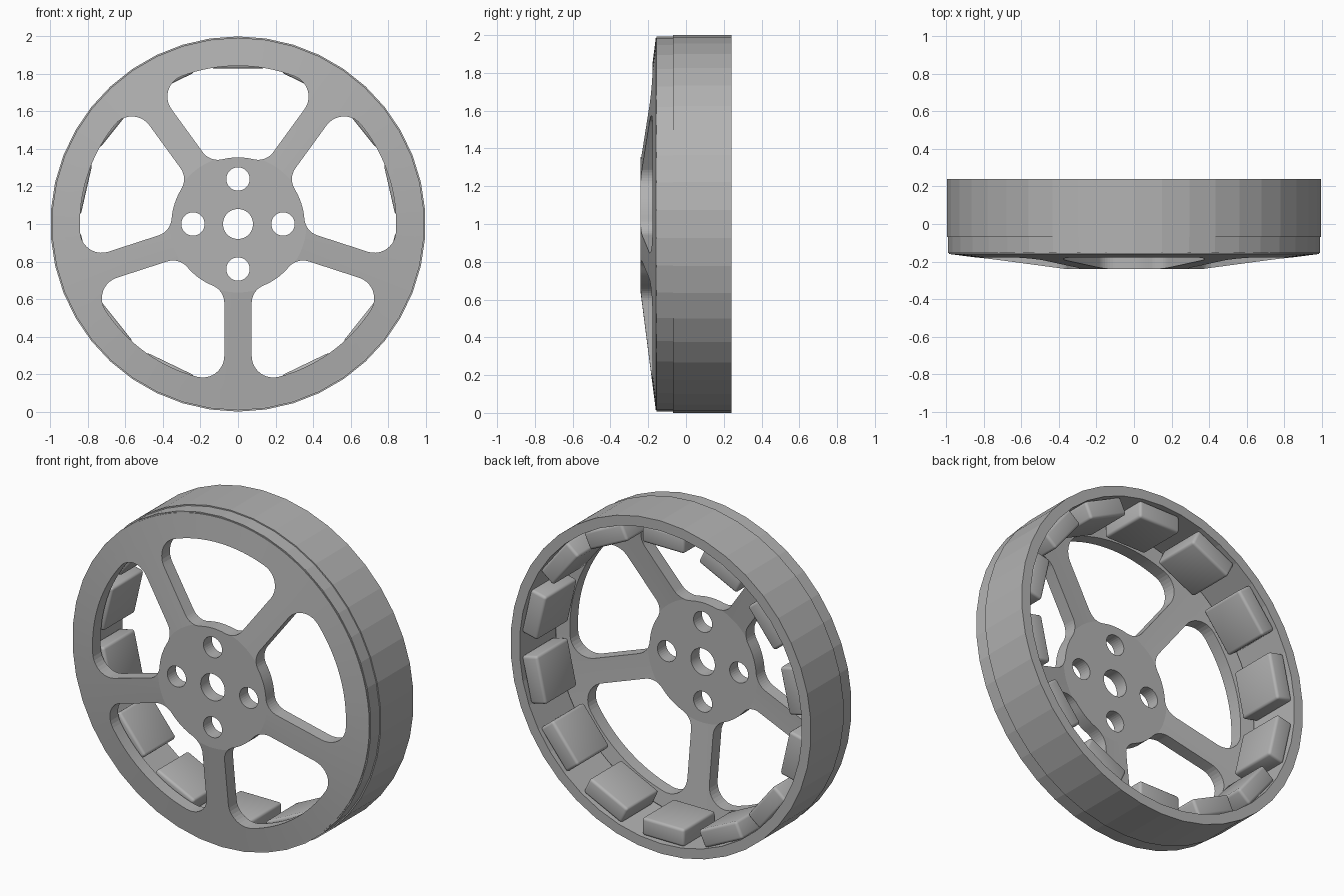
import bpy, bmesh
from math import sin, cos, asin, pi, radians
from mathutils import Matrix

if "Cube" in bpy.data.objects:
    bpy.data.objects.remove(bpy.data.objects["Cube"])

CZ = 1.0  # wheel axis height (axis runs along y)

grey = bpy.data.materials.new("dark_grey")
grey.diffuse_color = (0.45, 0.45, 0.45, 1)
grey.use_nodes = True
grey.node_tree.nodes["Principled BSDF"].inputs["Base Color"].default_value = grey.diffuse_color


def add_object(name, bm):
    bmesh.ops.recalc_face_normals(bm, faces=bm.faces)
    me = bpy.data.meshes.new(name)
    bm.to_mesh(me)
    bm.free()
    me.materials.append(grey)
    ob = bpy.data.objects.new(name, me)
    bpy.context.collection.objects.link(ob)
    return ob


def lathe(name, profile, segs):
    """Revolve a closed (radius, y) profile around the wheel axis."""
    bm = bmesh.new()
    rings = []
    for i in range(segs):
        a = 2 * pi * i / segs
        rings.append([bm.verts.new((r * sin(a), y, CZ + r * cos(a))) for r, y in profile])
    n = len(profile)
    for i in range(segs):
        p, q = rings[i], rings[(i + 1) % segs]
        for j in range(n):
            k = (j + 1) % n
            bm.faces.new((p[j], p[k], q[k], q[j]))
    return add_object(name, bm)


def prism(bm, pts, y0=-0.5, y1=0.1):
    """Extrude an (x, z) outline along y."""
    front = [bm.verts.new((x, y0, CZ + z)) for x, z in pts]
    back = [bm.verts.new((x, y1, CZ + z)) for x, z in pts]
    bm.faces.new(front)
    bm.faces.new(back[::-1])
    for i in range(len(pts)):
        k = (i + 1) % len(pts)
        bm.faces.new((front[i], back[i], back[k], front[k]))


def arc(cx, cz, r, a0, a1, n):
    """Arc points, angle measured clockwise from +z."""
    return [(cx + r * sin(a0 + (a1 - a0) * i / n), cz + r * cos(a0 + (a1 - a0) * i / n))
            for i in range(n + 1)]


def window_outline(r_in=0.355, r_out=0.843, half_spoke=0.073, f_out=0.115, f_in=0.1):
    half = radians(36)
    ro, ri = r_out - f_out, r_in + f_in
    ao = half - asin((half_spoke + f_out) / ro)
    ai = half - asin((half_spoke + f_in) / ri)
    side = half + pi / 2
    pts = arc(0, 0, r_out, 0, ao, 8)
    pts += arc(ro * sin(ao), ro * cos(ao), f_out, ao, side, 10)[1:]
    pts += arc(ri * sin(ai), ri * cos(ai), f_in, side, ai + pi, 8)
    pts += arc(0, 0, r_in, ai, 0, 4)[1:]
    return pts + [(-x, z) for x, z in pts[-2:0:-1]]


def smooth(ob, degrees):
    bpy.ops.object.select_all(action='DESELECT')
    bpy.context.view_layer.objects.active = ob
    ob.select_set(True)
    bpy.ops.object.shade_smooth_by_angle(angle=radians(degrees))


# Spoked front plate: flat hub and conical spokes, set into the ring
plate = lathe("spoked_plate", [
    (0.08, -0.24), (0.365, -0.24), (0.985, -0.16), (0.985, -0.15),
    (0.93, -0.09), (0.365, -0.16), (0.08, -0.16)], 84)

# Cutter for the five windows and four bolt holes
bm = bmesh.new()
outline = window_outline()
for i in range(5):
    a = 2 * pi * i / 5
    prism(bm, [(x * cos(a) + z * sin(a), z * cos(a) - x * sin(a)) for x, z in outline])
for i in range(4):
    a = pi / 2 * i
    prism(bm, arc(0.24 * sin(a), 0.24 * cos(a), 0.062, 0, 2 * pi, 32)[:-1])
cutter = add_object("plate_cutter", bm)
cutter.hide_render = True

mod = plate.modifiers.new("cut", 'BOOLEAN')
mod.operation = 'DIFFERENCE'
mod.solver = 'EXACT'
mod.object = cutter
bpy.context.view_layer.objects.active = plate
plate.select_set(True)
bpy.ops.object.modifier_apply(modifier="cut")
bpy.data.objects.remove(cutter)
smooth(plate, 5.5)

# Outer ring, 42 flat sides, stepping in slightly at the front
lathe("outer_ring", [(0.993, -0.155), (0.993, -0.07), (1.0, -0.07), (1.0, 0.24),
                     (0.94, 0.24), (0.94, -0.155)], 42)

# Fourteen block magnets lining the ring
bm = bmesh.new()
for i in range(14):
    m = (Matrix.Translation((0, 0, CZ)) @ Matrix.Rotation(2 * pi * i / 14, 4, 'Y')
         @ Matrix.Translation((0, 0.07, 0.881)) @ Matrix.Diagonal((0.28, 0.30, 0.106, 1)))
    bmesh.ops.create_cube(bm, size=1, matrix=m)
bmesh.ops.bevel(bm, geom=bm.edges[:], offset=0.016, segments=3, profile=0.5, affect='EDGES')
smooth(add_object("magnets", bm), 40)
